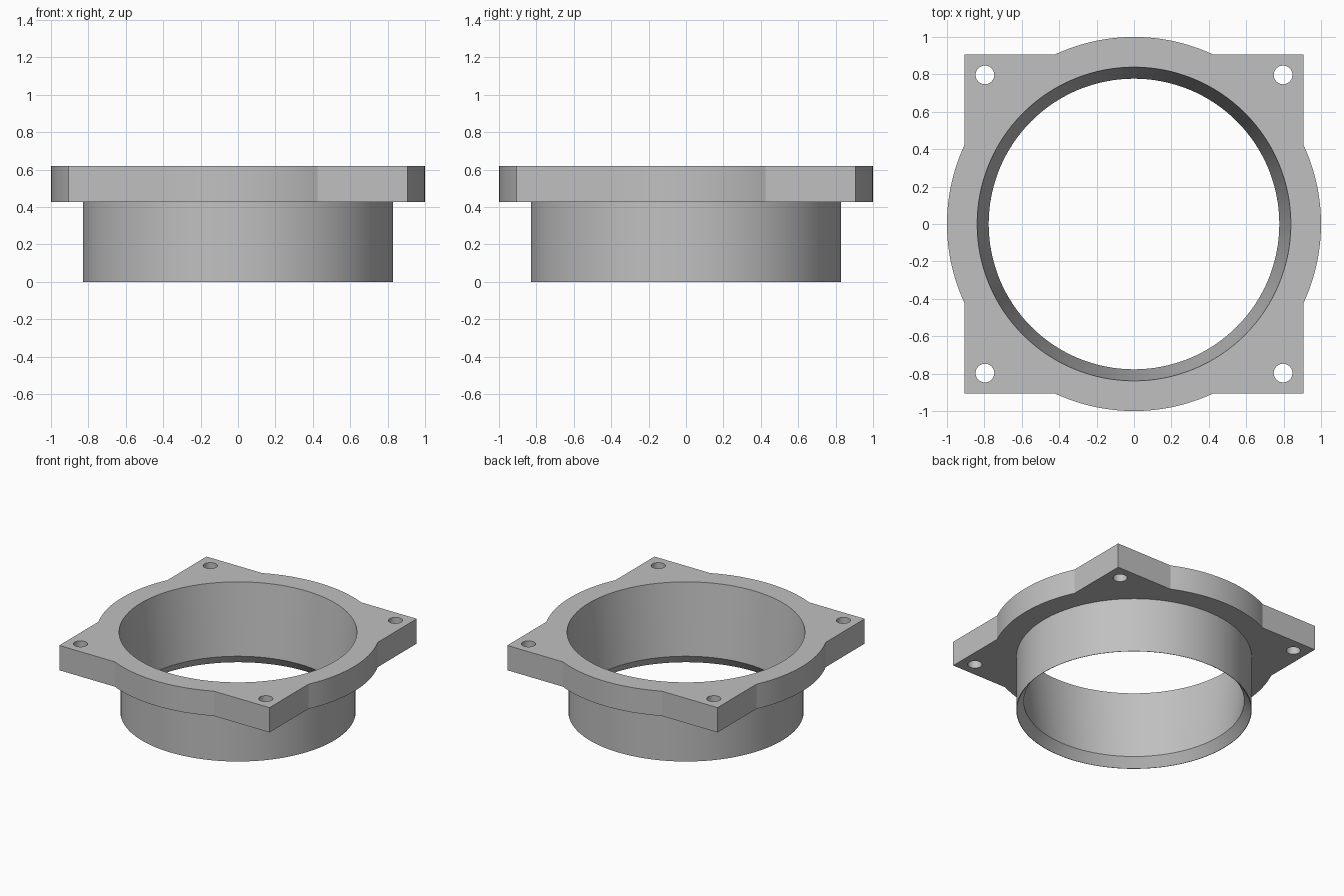
import bpy, bmesh
from math import pi, cos, sin, asin, radians

if "Cube" in bpy.data.objects:
    bpy.data.objects.remove(bpy.data.objects["Cube"], do_unlink=True)

SEG = 128
HEIGHT, FLANGE_Z = 0.62, 0.427
HALF, RIM_R, COLLAR_R = 0.905, 1.0, 0.83

grey = bpy.data.materials.new("plain grey")
grey.use_nodes = True
grey.diffuse_color = (0.53, 0.53, 0.53, 1)
grey.node_tree.nodes["Principled BSDF"].inputs["Base Color"].default_value = grey.diffuse_color


def ring(radius, cx=0, cy=0, n=SEG):
    return [(cx + radius * cos(2 * pi * i / n), cy + radius * sin(2 * pi * i / n))
            for i in range(n)]


def loft(name, sections):
    """Closed solid through stacked (outline, z) sections of equal length."""
    bm = bmesh.new()
    loops = [[bm.verts.new((x, y, z)) for x, y in pts] for pts, z in sections]
    for low, high in zip(loops, loops[1:]):
        for i in range(len(low)):
            j = (i + 1) % len(low)
            bm.faces.new((low[i], low[j], high[j], high[i]))
    bm.faces.new(loops[0][::-1])
    bm.faces.new(loops[-1])
    mesh = bpy.data.meshes.new(name)
    bm.to_mesh(mesh)
    bm.free()
    mesh.materials.append(grey)
    obj = bpy.data.objects.new(name, mesh)
    bpy.context.collection.objects.link(obj)
    return obj


def combine(target, other, operation):
    mod = target.modifiers.new(operation.lower(), 'BOOLEAN')
    mod.operation, mod.object, mod.solver = operation, other, 'EXACT'
    bpy.context.view_layer.objects.active = target
    bpy.ops.object.modifier_apply(modifier=mod.name)
    bpy.data.objects.remove(other, do_unlink=True)


# Flange outline: a square with a round bulge through the middle of each side
bulge = asin((RIM_R ** 2 - HALF ** 2) ** 0.5 / RIM_R)
steps = 24
outline = []
for side in range(4):
    turn = side * pi / 2
    for i in range(steps + 1):
        a = turn - bulge + 2 * bulge * i / steps
        outline.append((RIM_R * cos(a), RIM_R * sin(a)))
    corner = turn + pi / 4
    outline.append((HALF * 2 ** 0.5 * cos(corner), HALF * 2 ** 0.5 * sin(corner)))

body = loft("flanged_collar", [(outline, FLANGE_Z), (outline, HEIGHT)])

# Round collar below the flange
collar = loft("collar", [(ring(COLLAR_R), 0), (ring(COLLAR_R), 0.52)])
combine(body, collar, 'UNION')

# Tapered bore with a chamfered lower lip
bore = loft("bore_cutter", [(ring(0.834), -0.01), (ring(0.777), 0.07),
                            (ring(0.85), 0.72)])
combine(body, bore, 'DIFFERENCE')

# Bolt holes in the corners
for sx in (-1, 1):
    for sy in (-1, 1):
        pts = ring(0.05, sx * 0.797, sy * 0.797, 32)
        combine(body, loft("hole_cutter", [(pts, 0.3), (pts, 0.8)]), 'DIFFERENCE')

# Smooth the round walls, keep the real edges crisp
bpy.ops.object.select_all(action='DESELECT')
body.select_set(True)
bpy.context.view_layer.objects.active = body
bpy.ops.object.shade_smooth_by_angle(angle=radians(20))
